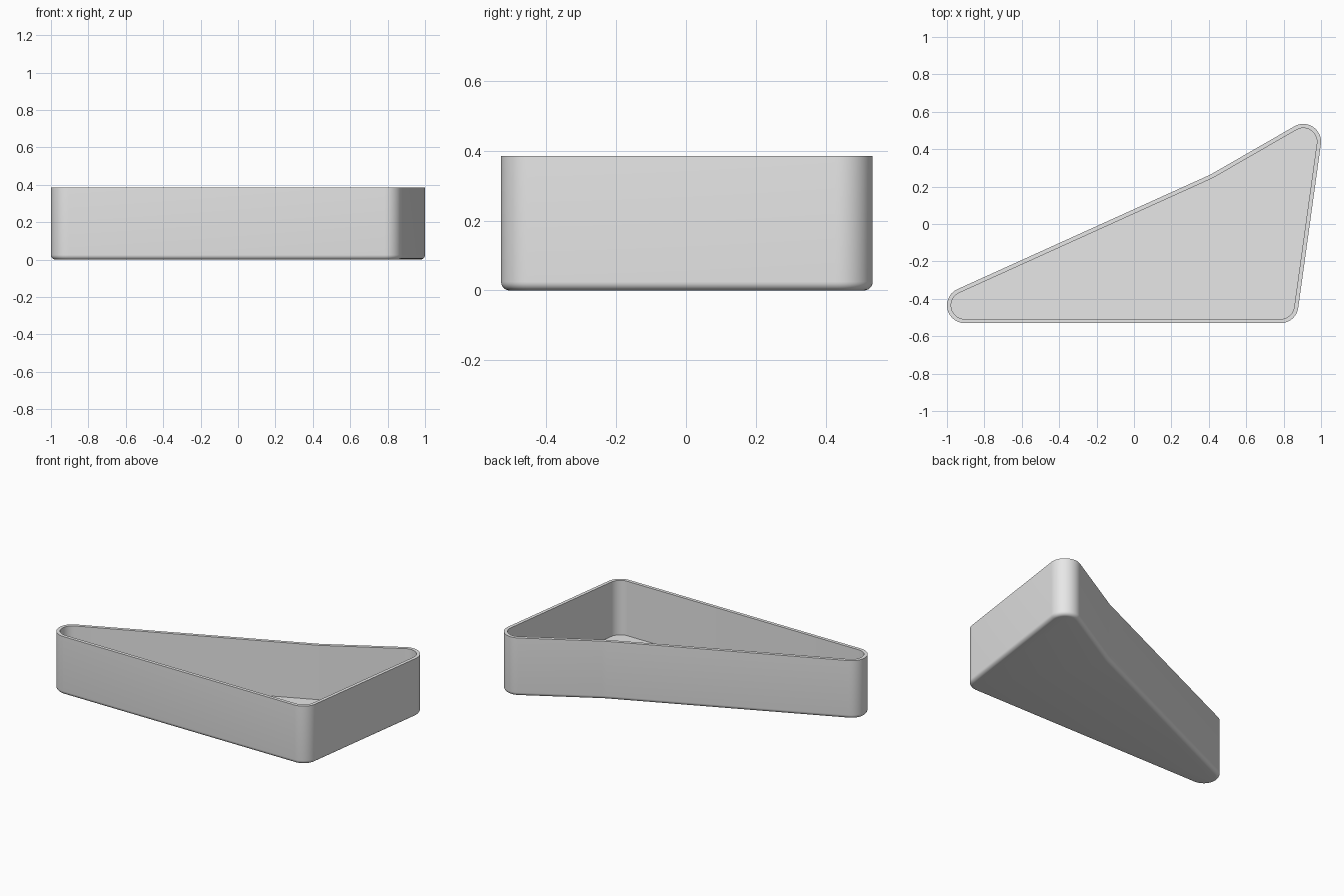
import bpy, bmesh
from math import acos, atan2, cos, sin, pi, radians
from mathutils import Vector

cube = bpy.data.objects.get("Cube")
if cube:
    bpy.data.objects.remove(cube, do_unlink=True)

HEIGHT, WALL, FLOOR, BEVEL = 0.385, 0.022, 0.026, 0.025
STEPS = 14

# Corner arcs, counter-clockwise: centre and radius (negative bends inward)
CORNERS = [
    (Vector((-0.905, -0.435)), 0.095),
    (Vector((0.784, -0.435)), 0.095),
    (Vector((0.905, 0.440)), 0.095),
    (Vector((0.273, 0.532)), -0.30),
]


def tangent_normal(a, b):
    """Angle of the outward normal of the line touching two corner arcs."""
    d = b[0] - a[0]
    return atan2(d.y, d.x) - acos((a[1] - b[1]) / d.length)


def outline(inset):
    """Rounded plan outline, moved inward by the inset."""
    points = []
    for i, corner in enumerate(CORNERS):
        start = tangent_normal(CORNERS[i - 1], corner)
        end = tangent_normal(corner, CORNERS[(i + 1) % len(CORNERS)])
        sweep = (end - start + pi) % (2 * pi) - pi
        for s in range(STEPS + 1):
            t = start + sweep * s / STEPS
            points.append(corner[0] + (corner[1] - inset) * Vector((cos(t), sin(t))))
    return points


# Wall section from the underside, round the lower edge, over the rim to the floor
section = []
for s in range(7):
    t = pi / 2 * s / 6
    section.append((BEVEL * (1 - sin(t)), BEVEL * (1 - cos(t))))
section += [(0, HEIGHT), (WALL, HEIGHT), (WALL, FLOOR)]

bm = bmesh.new()
rings = [[bm.verts.new((p.x, p.y, z)) for p in outline(inset)] for inset, z in section]
for low, high in zip(rings, rings[1:]):
    for i in range(len(low)):
        j = (i + 1) % len(low)
        bm.faces.new((low[i], low[j], high[j], high[i]))

# Underside and inner floor
bm.faces.new(list(reversed(rings[0])))
bm.faces.new(rings[-1])
bmesh.ops.recalc_face_normals(bm, faces=bm.faces)

mesh = bpy.data.meshes.new("tray")
bm.to_mesh(mesh)
bm.free()
tray = bpy.data.objects.new("tray", mesh)
bpy.context.collection.objects.link(tray)

# Plain grey finish
grey = bpy.data.materials.new("light grey")
grey.use_nodes = True
colour = (0.8, 0.8, 0.8, 1)
grey.diffuse_color = colour
grey.node_tree.nodes["Principled BSDF"].inputs["Base Color"].default_value = colour
mesh.materials.append(grey)

bpy.ops.object.select_all(action="DESELECT")
tray.select_set(True)
bpy.context.view_layer.objects.active = tray
bpy.ops.object.shade_smooth_by_angle(angle=radians(35))
